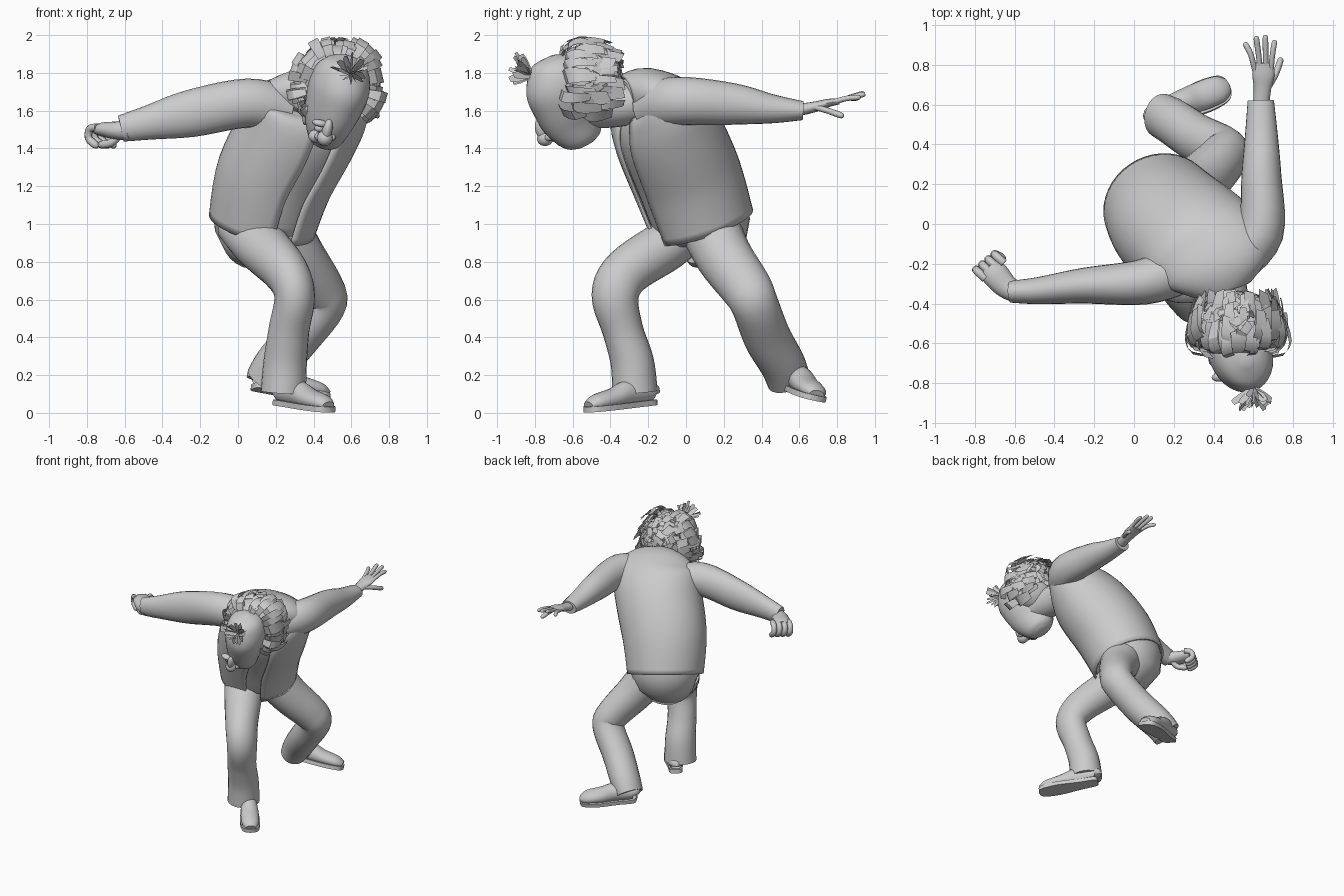
import bpy, bmesh, math, random
from mathutils import Vector, Matrix

random.seed(4)
V = Vector


def finish(name, bm, angle=50):
    bmesh.ops.recalc_face_normals(bm, faces=bm.faces)
    me = bpy.data.meshes.new(name)
    bm.to_mesh(me)
    bm.free()
    ob = bpy.data.objects.new(name, me)
    bpy.context.collection.objects.link(ob)
    bpy.ops.object.select_all(action='DESELECT')
    ob.select_set(True)
    bpy.context.view_layer.objects.active = ob
    bpy.ops.object.shade_smooth_by_angle(angle=math.radians(angle))
    return ob


def spline(rows, sub):
    """Catmull-Rom through rows of numbers."""
    out = []
    for i in range(len(rows) - 1):
        p = [rows[max(0, min(len(rows) - 1, i + k))] for k in (-1, 0, 1, 2)]
        for s in range(sub):
            t = s / sub
            out.append([0.5 * (2 * b + (c - a) * t + (2 * a - 5 * b + 4 * c - d) * t * t
                        + (3 * b - a - 3 * c + d) * t ** 3) for a, b, c, d in zip(*p)])
    return out + [list(rows[-1])]


def loft(name, rows, ref, n=24, sub=5, gap=None, thick=0, grow=0):
    """Skin of rings: rows hold x, y, z, radius along ref, radius across."""
    rows = spline(rows, sub)
    bm = bmesh.new()
    rings = []
    for i, r in enumerate(rows):
        t = (V(rows[min(i + 1, len(rows) - 1)][:3]) - V(rows[max(i - 1, 0)][:3])).normalized()
        u = (V(ref) - t * V(ref).dot(t)).normalized()
        w = t.cross(u)
        g0, g1 = gap or (0, 0)
        ring = []
        for k in range(n + (1 if gap else 0)):
            a = -math.pi / 2 + g1 + (2 * math.pi - g0 - g1) * k / n
            ring.append(bm.verts.new(V(r[:3]) + u * math.cos(a) * (r[3] + grow)
                                     + w * math.sin(a) * (r[4] + grow)))
        rings.append(ring)
    m = len(rings[0])
    for a, b in zip(rings, rings[1:]):
        for k in range(n):
            bm.faces.new((a[k], a[(k + 1) % m], b[(k + 1) % m], b[k]))
    if not gap:
        bm.faces.new(rings[0])
        bm.faces.new(rings[-1])
    ob = finish(name, bm)
    if thick:
        mod = ob.modifiers.new("thickness", 'SOLIDIFY')
        mod.thickness = thick
        mod.offset = 0
    return ob


def ball(name, c, r, rot=(0, 0, 0), seg=24):
    bm = bmesh.new()
    bmesh.ops.create_uvsphere(bm, u_segments=seg, v_segments=seg // 2, radius=1)
    e = Matrix.Rotation(rot[2], 4, 'Z') @ Matrix.Rotation(rot[1], 4, 'Y') @ Matrix.Rotation(rot[0], 4, 'X')
    bm.transform(Matrix.Translation(c) @ e @ Matrix.Diagonal((*r, 1)))
    return finish(name, bm)


def finger(name, pts, r=0.014):
    rows = [(*p, r, r) for p in pts]
    d = (V(pts[-1]) - V(pts[-2])).normalized() * r
    rows.append((*(V(pts[-1]) + d), r * 0.4, r * 0.4))
    return loft(name, rows, (0.3, 0.5, 0.8), n=10, sub=3)


# Torso: shirt inside an open jacket
side = (0.94, 0.34, 0)
body = [(0.125, 0.09, 0.99, 0.28, 0.27), (0.195, 0.0, 1.25, 0.31, 0.285),
        (0.315, -0.10, 1.48, 0.32, 0.275), (0.385, -0.17, 1.62, 0.32, 0.225),
        (0.415, -0.235, 1.69, 0.27, 0.135), (0.44, -0.32, 1.68, 0.15, 0.10)]
loft("jacket", body, side, n=40, gap=(0.10, 0.28), thick=0.015)
loft("shirt", [(0.14, 0.05, 0.965, 0.2, 0.18)] + body, side, n=32, grow=-0.02)
ball("seat", (0.13, 0.06, 0.99), (0.22, 0.20, 0.08), (0.45, 0.1, 0.35))

# Sleeves
loft("right_sleeve", [(0.24, -0.22, 1.60, .13, .13), (0.05, -0.29, 1.64, .115, .13),
     (-0.25, -0.31, 1.585, .09, .125), (-0.48, -0.335, 1.535, .068, .09),
     (-0.62, -0.34, 1.505, .055, .07)], (0, 1, 0))
loft("left_sleeve", [(0.50, -0.18, 1.61, .13, .13), (0.635, -0.04, 1.65, .118, .13),
     (0.64, 0.25, 1.635, .10, .11), (0.64, 0.45, 1.61, .082, .078),
     (0.637, 0.62, 1.60, .066, .05)], (1, 0, 0))

# Open left hand
loft("left_palm", [(0.637, 0.58, 1.60, .04, .033), (0.645, 0.68, 1.62, .044, .028),
     (0.65, 0.75, 1.64, .056, .022), (0.65, 0.81, 1.65, .05, .016)], (1, 0, 0), n=16)
for x0, tip in ((0.608, (0.562, 0.90, 1.665)), (0.635, (0.615, 0.93, 1.69)),
                (0.662, (0.66, 0.935, 1.685)), (0.688, (0.705, 0.91, 1.67))):
    finger("left_finger", [(x0, 0.77, 1.643), (x0 * .55 + tip[0] * .45, 0.85, 1.665), tip])
finger("left_thumb", [(0.67, 0.68, 1.62), (0.71, 0.75, 1.60), (0.735, 0.82, 1.575)], 0.016)

# Curled right hand
loft("right_palm", [(-0.57, -0.35, 1.50, .05, .055), (-0.64, -0.315, 1.495, .06, .048),
     (-0.70, -0.25, 1.50, .068, .04), (-0.73, -0.215, 1.50, .055, .03)], (0.6, 0.8, 0), n=16)
for k in range(4):
    o = V((0.031, 0.026, 0)) * (k - 1.5)
    finger("right_finger", [V(p) + o for p in ((-0.70, -0.235, 1.512), (-0.738, -0.20, 1.503),
           (-0.745, -0.19, 1.455), (-0.71, -0.21, 1.42))], 0.021)
finger("right_thumb", [(-0.63, -0.31, 1.47), (-0.67, -0.30, 1.43), (-0.72, -0.26, 1.42)], 0.021)

# Trouser legs
loft("right_trouser_leg", [(0.04, 0.04, 1.0, .16, .12), (0.12, -0.1, 0.89, .145, .135),
     (0.25, -0.31, 0.75, .12, .13), (0.30, -0.375, 0.62, .108, .125), (0.27, -0.335, 0.44, .108, .108),
     (0.25, -0.285, 0.27, .115, .115), (0.24, -0.27, 0.11, .12, .12)], (1, 0, 0))
loft("left_trouser_leg", [(0.21, 0.12, 1.0, .16, .16), (0.32, 0.2, 0.83, .14, .15),
     (0.44, 0.32, 0.66, .12, .135), (0.455, 0.365, 0.57, .115, .125), (0.32, 0.43, 0.40, .115, .125),
     (0.20, 0.51, 0.26, .112, .12), (0.135, 0.545, 0.17, .10, .115)], (1, 0, 0))


# Shoes: upper on a flat sole, built along local x
def shoe(name, heel, toe, up, k=1.0):
    heel, toe, up = V(heel), V(toe), V(up)
    x = (toe - heel).normalized()
    y = up.cross(x).normalized()
    m = Matrix.Translation(heel) @ Matrix((x, y, x.cross(y))).transposed().to_4x4()
    L = (toe - heel).length
    upper = loft(name + "_upper", [(0.0, 0, .06, .03 * k, .03), (.04 * L, 0, .075, .05 * k, .055),
                 (.35 * L, 0, .08, .06 * k, .07), (.6 * L, 0, .06, .068 * k, .055),
                 (.85 * L, 0, .048, .064 * k, .044), (.97 * L, 0, .035, .038 * k, .025)], (0, 1, 0), n=20)
    upper.matrix_world = m
    bm = bmesh.new()
    vs = [(a * L, max(w, 0) * k) for a, w in spline(
        [(0, 0), (.03, .045), (.3, .056), (.65, .075), (.9, .065), (.98, .038), (1, 0)], 4)]
    out = vs + [(a, -b) for a, b in reversed(vs[1:-1])]
    f = bm.faces.new([bm.verts.new((a, b, 0.002)) for a, b in out])
    g = bmesh.ops.extrude_face_region(bm, geom=[f])
    bmesh.ops.translate(bm, vec=(0, 0, 0.03), verts=[v for v in g["geom"] if isinstance(v, bmesh.types.BMVert)])
    finish(name + "_sole", bm).matrix_world = m


shoe("right_shoe", (0.21, -0.17, 0.04), (0.485, -0.525, 0.0), (0, 0, 1))
shoe("left_shoe", (0.08, 0.525, 0.125), (0.48, 0.69, 0.06), (0.1, 0.25, 1), 1.1)

# Head, bent forward and down: one loft from chin to bald crown
loft("neck", [(0.43, -0.27, 1.64, .13, .11), (0.46, -0.40, 1.62, .12, .11),
              (0.50, -0.54, 1.62, .11, .11)], side)
loft("head", [(0.455, -0.53, 1.42, .04, .05), (0.46, -0.545, 1.45, .085, .11),
              (0.48, -0.595, 1.55, .125, .17), (0.512, -0.63, 1.65, .148, .195),
              (0.54, -0.66, 1.74, .155, .20), (0.557, -0.685, 1.82, .135, .16),
              (0.565, -0.695, 1.87, .09, .10), (0.568, -0.70, 1.893, .02, .02)], side, n=32)
tilt = (0.35, 0.2, 0.1)
ball("nose_bridge", (0.472, -0.762, 1.495), (0.027, 0.035, 0.065), tilt, 16)
ball("nose_tip", (0.46, -0.745, 1.455), (0.042, 0.045, 0.042), tilt, 16)
ball("lips", (0.455, -0.655, 1.435), (0.055, 0.03, 0.02), tilt, 16)
for s in (-1, 1):
    ball("nostril", (0.462 + s * 0.035, -0.72, 1.462), (0.022, 0.03, 0.022), tilt, 12)
    ball("eye", (0.482 + s * 0.052, -0.748, 1.518 + s * 0.012), (0.026, 0.02, 0.02), tilt, 12)
    ball("brow", (0.486 + s * 0.052, -0.768, 1.548 + s * 0.014), (0.045, 0.026, 0.018), tilt, 12)
    ball("cheek", (0.472 + s * 0.06, -0.68, 1.475 + s * 0.01), (0.04, 0.04, 0.035), tilt, 12)
    ball("ear", (0.515 + s * 0.15, -0.56, 1.61 + s * 0.03), (0.02, 0.04, 0.06), tilt, 16)


# Hair: flat locks arching outward around the back of the head
def lock(bm, pts, across, w):
    pts = spline([tuple(p) for p in pts], 2)
    prev = None
    for i, p in enumerate(pts):
        h = V(across) * w * (0.7 + 0.3 * math.sin(math.pi * i / (len(pts) - 1)))
        cur = (bm.verts.new(V(p) - h), bm.verts.new(V(p) + h))
        if prev:
            bm.faces.new((prev[0], prev[1], cur[1], cur[0]))
        prev = cur


ball("hair_base", (0.525, -0.53, 1.755), (0.20, 0.16, 0.195), (0.2, 0, 0.1), 28)
bm = bmesh.new()
for layer, (dy, dr) in enumerate(((-0.02, 0), (0.03, -0.005), (0.08, -0.03), (0.12, -0.06))):
    for k in range(18):
        a = math.radians(-36 + 250 * k / 17 + random.uniform(-8, 8))
        rad = V((math.cos(a), 0, math.sin(a)))
        tan = V((-math.sin(a), random.uniform(-.5, .5), math.cos(a)))
        j = dr + random.uniform(-0.04, 0.015)
        yo = dy + random.uniform(-0.035, 0.015)
        o = V((0.525, 0, 1.735))
        f = random.uniform(-0.02, 0.02)  # flare of the tip
        path = [o + rad * (r + j) + V((0, y + yo, 0)) for r, y in
                ((0.165, -0.62), (0.235, -0.61), (0.268, -0.55), (0.245 + f, -0.46))]
        lock(bm, path, tan, random.uniform(0.022, 0.045))
# small messy locks covering the back
for k in range(110):
    a, b = random.uniform(-0.5, math.pi + 0.5), random.uniform(0.15, 1.4)
    d = V((math.cos(a) * math.cos(b), math.sin(b), math.sin(a) * math.cos(b)))
    p = V((0.525, -0.53, 1.755)) + V((d.x * .20, d.y * .16, d.z * .20))
    t = d.cross(V((random.uniform(-1, 1), random.uniform(-1, 1), random.uniform(-1, 1)))).normalized()
    lock(bm, [p, p + t * .04 + d * .03, p + t * .08 + d * .015], d.cross(t), 0.022)
finish("hair_locks", bm, 30)

# Forelock tuft on the bald crown
bm = bmesh.new()
for k in range(18):
    a = 2 * math.pi * k / 18
    d = V((0.1, -0.7, 0.4)) + V((math.cos(a), math.sin(a) * 0.5, math.sin(a) * 0.8)) * random.uniform(0.4, 1.1)
    d.normalize()
    p = V((0.6, -0.825, 1.79))
    e = random.uniform(0.10, 0.145)
    lock(bm, [p, p + d * e * .6, p + d * e],
         d.cross(V((0.3, random.uniform(-1, 1), random.uniform(-1, 1)))).normalized(), random.uniform(.012, .026))
finish("forelock", bm, 30)
